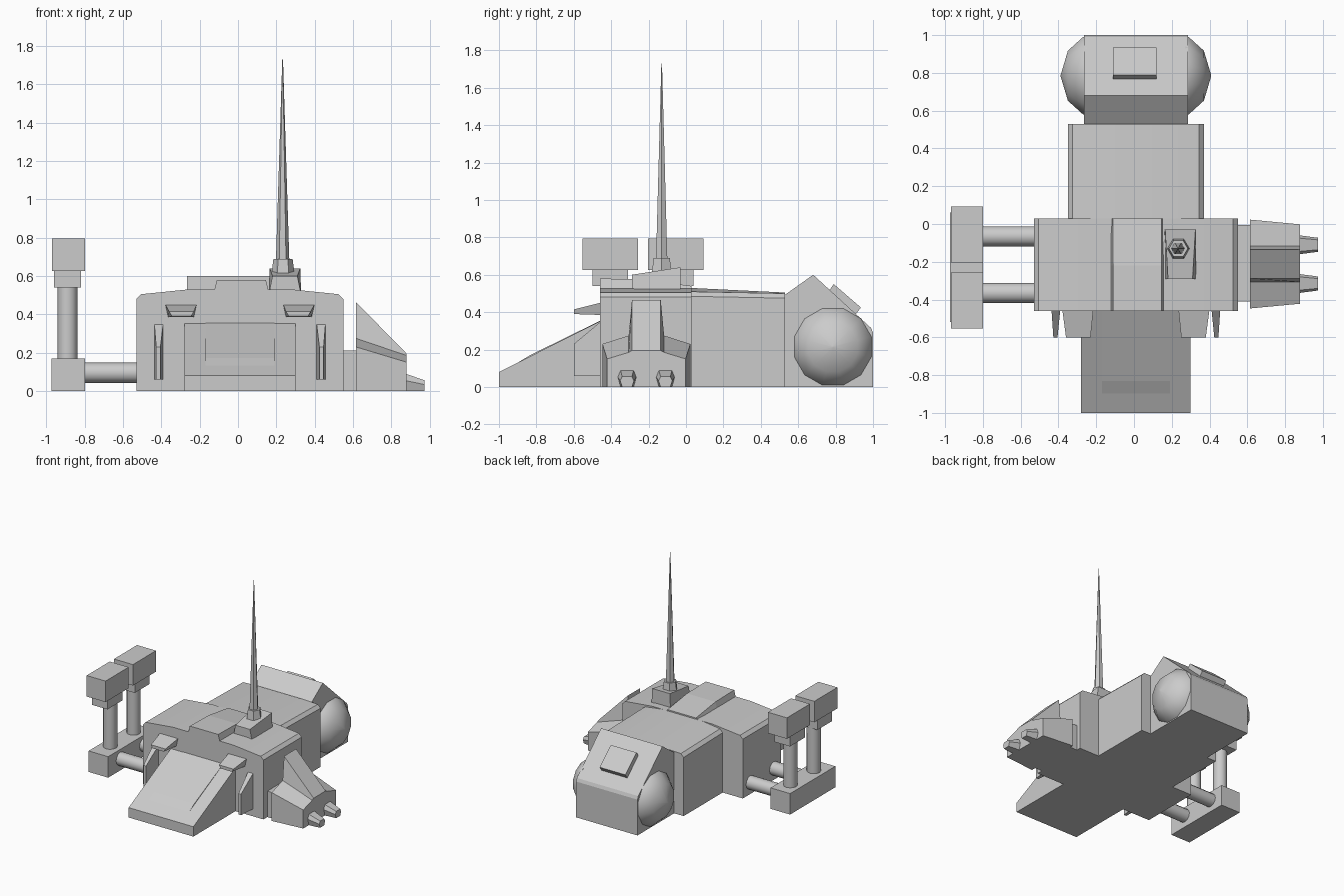
import bpy, bmesh, math
from mathutils import Vector

if "Cube" in bpy.data.objects:
    bpy.data.objects.remove(bpy.data.objects["Cube"])

CX = 0.01  # centre line of the hull


def loft(name, rings, smooth=False):
    """Closed solid through equally sized rings of 3D points."""
    bm = bmesh.new()
    vs = [[bm.verts.new(p) for p in r] for r in rings]
    n = len(rings[0])
    for a, b in zip(vs, vs[1:]):
        for i in range(n):
            j = (i + 1) % n
            bm.faces.new((a[i], a[j], b[j], b[i]))
    bm.faces.new(vs[0][::-1])
    bm.faces.new(vs[-1])
    bmesh.ops.recalc_face_normals(bm, faces=bm.faces)
    me = bpy.data.meshes.new(name)
    bm.to_mesh(me)
    bm.free()
    ob = bpy.data.objects.new(name, me)
    bpy.context.collection.objects.link(ob)
    if smooth:
        bpy.ops.object.select_all(action='DESELECT')
        ob.select_set(True)
        bpy.context.view_layer.objects.active = ob
        bpy.ops.object.shade_smooth_by_angle(angle=math.radians(35))
    return ob


def box(name, x0, x1, y0, y1, z0, z1):
    return loft(name, [[(x0, y0, z), (x1, y0, z), (x1, y1, z), (x0, y1, z)] for z in (z0, z1)])


def rect_y(y, x0, x1, z0, z1):
    return [(x0, y, z0), (x1, y, z0), (x1, y, z1), (x0, y, z1)]


def side_prism(name, profile, x0, x1):
    """Extrude a (y, z) profile across x."""
    return loft(name, [[(x, y, z) for y, z in profile] for x in (x0, x1)])


def tube(name, stations, direction, sides=12, smooth=True, turn=0.0):
    """Round part; stations are (centre, radius) along a direction."""
    q = Vector(direction).to_track_quat('Z', 'Y')
    rings = []
    for c, r in stations:
        rings.append([Vector(c) + q @ Vector((r * math.cos(t), r * math.sin(t), 0))
                      for t in (turn + 2 * math.pi * i / sides for i in range(sides))])
    return loft(name, rings, smooth)


def hull_ring(y, w, top, side):
    """Hull section with a gently crowned roof."""
    half = [(w, 0), (w, side), (w - 0.025, side + 0.025), (w * 0.5, top)]
    return [(CX + x, y, z) for x, z in half] + [(CX - x, y, z) for x, z in reversed(half)]


# Main hull and narrower middle section
loft("main_hull", [hull_ring(-0.46, 0.54, 0.53, 0.48), hull_ring(0.03, 0.54, 0.53, 0.48)], True)
loft("middle_hull", [hull_ring(0.02, 0.36, 0.53, 0.485), hull_ring(0.53, 0.36, 0.505, 0.475)], True)

# Roof hump
loft("roof_hump", [
    [(-0.13, -0.46, 0.50), (0.165, -0.46, 0.50), (0.145, -0.46, 0.58), (-0.11, -0.46, 0.58)],
    [(-0.13, -0.22, 0.50), (0.165, -0.22, 0.50), (0.145, -0.22, 0.575), (-0.11, -0.22, 0.575)],
    [(-0.13, 0.03, 0.50), (0.165, 0.03, 0.50), (0.145, 0.03, 0.54), (-0.11, 0.03, 0.54)]])

# Rear pod with its sloped hatch
side_prism("rear_pod", [(0.525, 0), (0.525, 0.49), (0.68, 0.60), (0.99, 0.315), (1.0, 0.29), (1.0, 0)],
           CX - 0.275, CX + 0.275)
side_prism("rear_hatch", [(0.765, 0.515), (0.79, 0.55), (0.935, 0.425), (0.905, 0.385)], -0.11, 0.12)

# Domes on both sides of the rear pod
for s, side in ((-1, "left"), (1, "right")):
    st = [((CX + s * x, 0.785, 0.215), r)
          for x, r in ((0.26, 0.215), (0.28, 0.212), (0.36, 0.137), (0.398, 0.005))]
    tube(f"{side}_dome", st, (1, 0, 0), 12, True, math.radians(15))

# Front ramp with a raised tread
side_prism("front_ramp", [(-1, 0), (-1, 0.08), (-0.46, 0.352), (-0.46, 0)], CX - 0.29, CX + 0.29)
side_prism("ramp_tread", [(-1, 0), (-1, 0.07), (-0.83, 0.172), (-0.46, 0.354), (-0.46, 0)],
           CX - 0.18, CX + 0.18)

# Front blades and lamp hoods
for s, side in ((-1, "left"), (1, "right")):
    loft(f"{side}_blade", [
        rect_y(-0.45, CX + s * 0.40, CX + s * 0.447, 0.06, 0.355),
        rect_y(-0.60, CX + s * 0.415, CX + s * 0.437, 0.06, 0.23)])
    hood = []
    for y, xi, xo, z0, z1 in ((-0.45, 0.225, 0.39, 0.385, 0.452), (-0.60, 0.24, 0.37, 0.39, 0.415)):
        hood.append([(CX + s * (xi + 0.015), y, z0), (CX + s * (xo - 0.015), y, z0),
                     (CX + s * xo, y, z1), (CX + s * xi, y, z1)])
    loft(f"{side}_lamp_hood", hood)

# Antenna mount, collar and spike
loft("antenna_mount", [
    [(0.16, -0.29, 0.50), (0.33, -0.29, 0.50), (0.33, -0.03, 0.50), (0.16, -0.03, 0.50)],
    [(0.18, -0.29, 0.60), (0.31, -0.29, 0.60), (0.325, -0.03, 0.64), (0.165, -0.03, 0.64)]])
tube("antenna_collar", [((0.235, -0.13, 0.59), 0.063), ((0.235, -0.13, 0.69), 0.05)], (0, 0, 1), 6, False)
tube("antenna_spike", [((0.233, -0.13, 0.68), 0.035), ((0.233, -0.13, 1.73), 0.002)], (0, 0, 1), 6, False)

# Left twin towers on a shared base
box("tower_base", -0.975, -0.80, -0.52, 0.06, 0, 0.17)
for y, side in ((-0.365, "front"), (-0.065, "rear")):
    tube(f"{side}_tower_arm", [((-0.82, y, 0.095), 0.053), ((-0.50, y, 0.095), 0.053)], (1, 0, 0))
    tube(f"{side}_tower_stem", [((-0.89, y, 0.15), 0.052), ((-0.89, y, 0.56), 0.052)], (0, 0, 1))
    yc = y - 0.04 if side == "front" else y + 0.01
    box(f"{side}_tower_neck", -0.96, -0.82, yc - 0.095, yc + 0.095, 0.54, 0.63)
    box(f"{side}_tower_head", -0.97, -0.80, yc - 0.148, yc + 0.148, 0.625, 0.795)

# Right claw: connector, finned wedge and two prongs
box("claw_connector", 0.54, 0.63, -0.41, -0.005, 0, 0.21)


def claw_ring(x, w, shoulder, inner, top):
    half = [(w, 0), (w, shoulder), (0.095, inner), (0.077, top)]
    c = -0.212
    return [(x, c + y, z) for y, z in half] + [(x, c - y, z) for y, z in reversed(half)]


loft("claw_wedge", [claw_ring(0.615, 0.235, 0.23, 0.275, 0.465),
                    claw_ring(0.88, 0.21, 0.15, 0.185, 0.195)])
for y, side in ((-0.315, "front"), (-0.11, "rear")):
    rings = []
    for x, w, h in ((0.86, 0.052, 0.095), (0.975, 0.037, 0.055)):
        rings.append([(x, y - w * 0.7, 0), (x, y + w * 0.7, 0), (x, y + w, h * 0.6),
                      (x, y + w * 0.7, h), (x, y - w * 0.7, h), (x, y - w, h * 0.6)])
    loft(f"{side}_claw_prong", rings)
